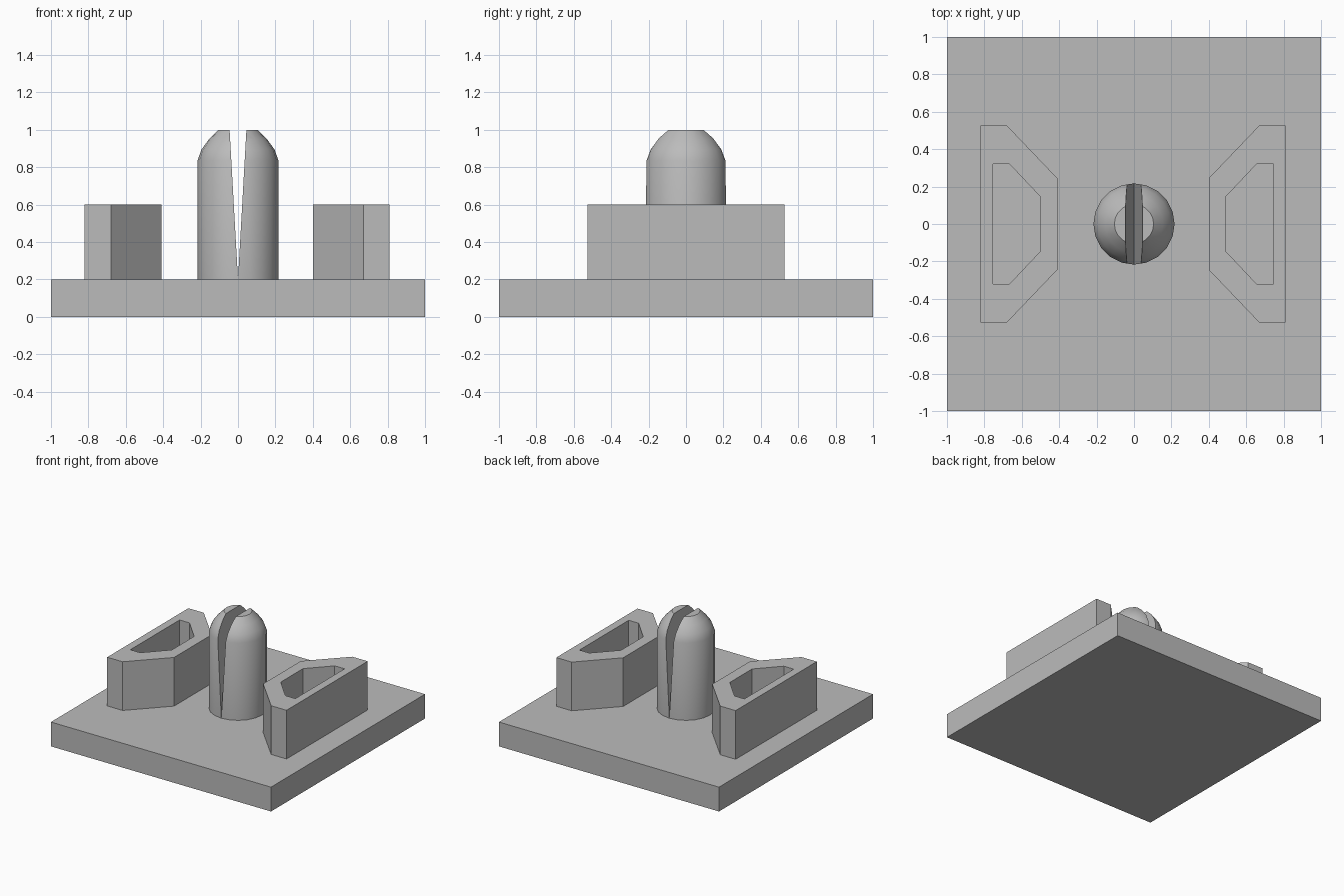
import bpy
import bmesh
import math
from mathutils import Vector

if "Cube" in bpy.data.objects:
    bpy.data.objects.remove(bpy.data.objects["Cube"], do_unlink=True)

GREY = (0.5, 0.5, 0.5, 1)
grey = bpy.data.materials.new("light grey")
grey.use_nodes = True
grey.diffuse_color = GREY
grey.node_tree.nodes["Principled BSDF"].inputs["Base Color"].default_value = GREY

BASE_TOP = 0.2


def add_object(name, bm):
    bmesh.ops.recalc_face_normals(bm, faces=bm.faces)
    mesh = bpy.data.meshes.new(name)
    bm.to_mesh(mesh)
    bm.free()
    mesh.materials.append(grey)
    obj = bpy.data.objects.new(name, mesh)
    bpy.context.collection.objects.link(obj)
    return obj


def outline(side, x_out, x_mid, x_in, y_mid, y_end):
    """Six-sided outline with two chamfered corners facing the middle."""
    half = [(x_out, y_end), (x_mid, y_end), (x_in, y_mid)]
    loop = half + [(x, -y) for x, y in reversed(half)]
    return [(side * x - 0.005, y) for x, y in loop]


# Square base plate
bm = bmesh.new()
bmesh.ops.create_cube(bm, size=1)
bmesh.ops.scale(bm, verts=bm.verts, vec=(2, 2, BASE_TOP))
bmesh.ops.translate(bm, verts=bm.verts, vec=(0, 0, BASE_TOP / 2))
add_object("base_plate", bm)


# Hollow chamfered blocks, open at the top
def hollow_block(name, side):
    bm = bmesh.new()
    outer = outline(side, 0.815, 0.675, 0.405, 0.245, 0.527)
    inner = outline(side, 0.75, 0.66, 0.495, 0.145, 0.32)
    rings = [[bm.verts.new((x, y, z)) for x, y in loop]
             for loop, z in ((outer, BASE_TOP), (outer, 0.6),
                             (inner, 0.6), (inner, BASE_TOP))]
    # Walls and rim, closed into a solid ring underneath
    for a, b in zip(rings, rings[1:] + rings[:1]):
        for i in range(len(a)):
            j = (i + 1) % len(a)
            bm.faces.new((a[i], a[j], b[j], b[i]))
    add_object(name, bm)


hollow_block("left_block", 1)
hollow_block("right_block", -1)

# Domed peg, split by a tapering slot into two halves
PROFILE = [(0.217, 0.19), (0.217, 0.835), (0.195, 0.895), (0.155, 0.95), (0.105, 1.0)]
SIDES = 20


def half_peg(name, side):
    bm = bmesh.new()
    rings = []
    for r, z in PROFILE:
        angles = [math.tau * i / SIDES for i in range(SIDES)]
        rings.append([bm.verts.new((r * math.cos(a), r * math.sin(a), z)) for a in angles])
    for a, b in zip(rings, rings[1:]):
        for i in range(SIDES):
            j = (i + 1) % SIDES
            bm.faces.new((a[i], a[j], b[j], b[i]))
    bm.faces.new(rings[0])
    bm.faces.new(rings[-1])
    # Slanted cut forming one wall of the slot
    bmesh.ops.bisect_plane(
        bm, geom=bm.verts[:] + bm.edges[:] + bm.faces[:],
        plane_co=(0, 0, BASE_TOP), plane_no=Vector((side * 0.8, 0, -0.045)),
        clear_inner=True)
    rim = [e for e in bm.edges if e.is_boundary]
    bmesh.ops.holes_fill(bm, edges=rim, sides=0)
    obj = add_object(name, bm)
    bpy.ops.object.select_all(action="DESELECT")
    obj.select_set(True)
    bpy.context.view_layer.objects.active = obj
    bpy.ops.object.shade_smooth_by_angle(angle=math.radians(35))


half_peg("peg_left_half", 1)
half_peg("peg_right_half", -1)
